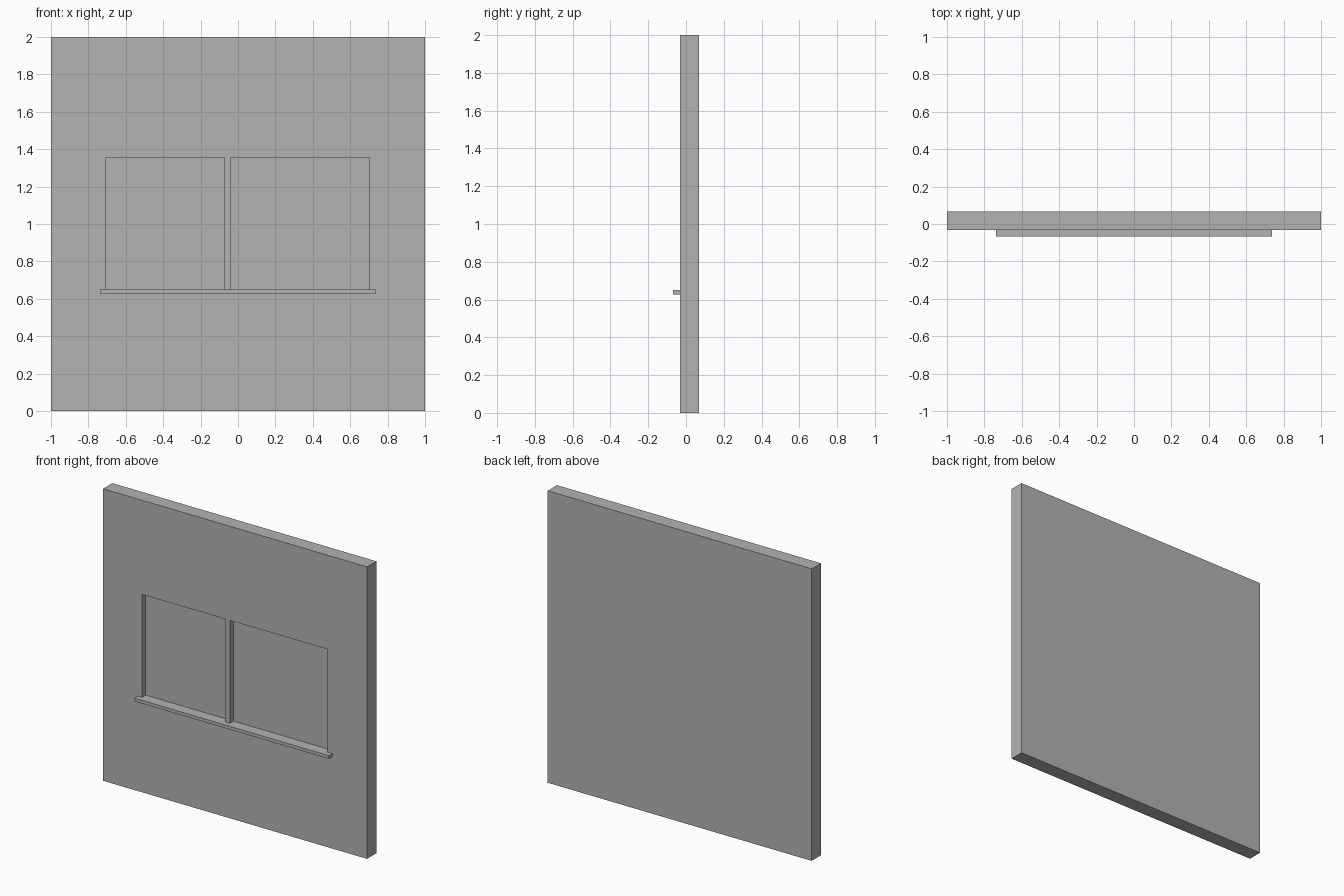
import bpy

default = bpy.data.objects.get("Cube")
if default:
    bpy.data.objects.remove(default, do_unlink=True)

# Single plain grey for the whole model
grey = bpy.data.materials.new("plain_grey")
grey.use_nodes = True
colour = (0.45, 0.45, 0.45, 1)
grey.diffuse_color = colour
grey.node_tree.nodes["Principled BSDF"].inputs["Base Color"].default_value = colour


def box(name, low, high):
    """Axis-aligned box between two opposite corners."""
    bpy.ops.mesh.primitive_cube_add(size=1)
    obj = bpy.context.object
    obj.name = obj.data.name = name
    for v in obj.data.vertices:
        v.co = [(a + b) / 2 + c * (b - a) for a, b, c in zip(low, high, v.co)]
    obj.data.materials.append(grey)
    return obj


FRONT, BACK = -0.032, 0.068
RECESS = 0.04
SILL_TOP, HEAD = 0.65, 1.355

# Wall panel
wall = box("wall", (-1, FRONT, 0), (1, BACK, 2))

# Two shallow window recesses, leaving the mullion between them
for side, x0, x1 in (("right", -0.705, -0.073), ("left", -0.04, 0.702)):
    cutter = box(side + "_recess_cutter",
                 (x0, FRONT - RECESS, SILL_TOP), (x1, FRONT + RECESS, HEAD))
    cutter.hide_render = True
    cut = wall.modifiers.new(side + "_recess", "BOOLEAN")
    cut.operation = "DIFFERENCE"
    cut.solver = "EXACT"
    cut.object = cutter
    bpy.context.view_layer.objects.active = wall
    bpy.ops.object.modifier_apply(modifier=cut.name)
    bpy.data.objects.remove(cutter, do_unlink=True)

# Projecting sill
box("window_sill", (-0.737, -0.068, 0.628), (0.737, FRONT, SILL_TOP))
